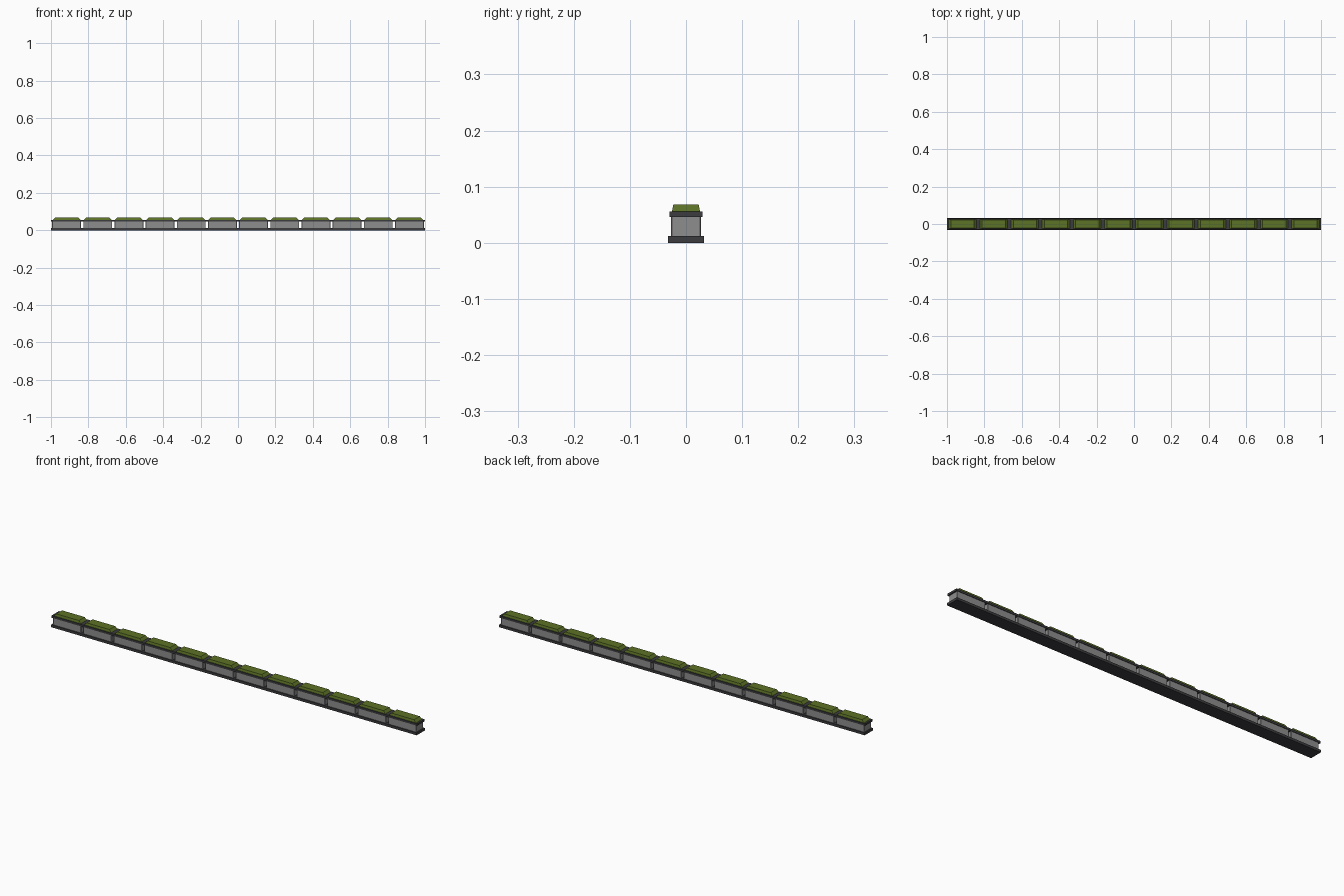
import bpy, bmesh

if "Cube" in bpy.data.objects:
    bpy.data.objects.remove(bpy.data.objects["Cube"])

N = 12
PITCH = 2 / N


def material(name, c):
    m = bpy.data.materials.new(name)
    m.diffuse_color = (*c, 1)
    m.use_nodes = True
    m.node_tree.nodes["Principled BSDF"].inputs["Base Color"].default_value = m.diffuse_color
    return m


dark = material("dark_trim", (0.045, 0.045, 0.05))
stone = material("grey_stone", (0.27, 0.27, 0.27))
green = material("hedge_green", (0.11, 0.17, 0.02))


def block(name, x, sx, sy, z0, z1, mat, inset=0.0, drop=0.0, corner=0.0):
    """Box, optionally with chamfered top rim or chamfered vertical corners."""
    def ring(hx, hy, c):
        if not c:
            return [(-hx, -hy), (hx, -hy), (hx, hy), (-hx, hy)]
        return [(-hx + c, -hy), (hx - c, -hy), (hx, -hy + c), (hx, hy - c),
                (hx - c, hy), (-hx + c, hy), (-hx, hy - c), (-hx, -hy + c)]
    levels = [(z0, 0, corner), (z1 - drop, 0, corner)]
    if drop:
        levels.append((z1, inset, corner))
    bm = bmesh.new()
    rings = [[bm.verts.new((x + px, py, z)) for px, py in ring(sx / 2 - i, sy / 2 - i, c)]
             for z, i, c in levels]
    n = len(rings[0])
    for a, b in zip(rings, rings[1:]):
        for k in range(n):
            bm.faces.new((a[k], a[(k + 1) % n], b[(k + 1) % n], b[k]))
    bm.faces.new(rings[0][::-1])
    bm.faces.new(rings[-1])
    me = bpy.data.meshes.new(name)
    bm.to_mesh(me)
    bm.free()
    ob = bpy.data.objects.new(name, me)
    bpy.context.collection.objects.link(ob)
    me.materials.append(mat)
    return ob


for i in range(N):
    x = -1 + PITCH * (i + 0.5)
    # plinth and capping rail run end to end
    block(f"plinth_{i}", x, PITCH, 0.064, 0, 0.012, dark)
    block(f"rail_{i}", x, PITCH, 0.059, 0.046, 0.056, dark)
    # planter body with a gap to its neighbour
    block(f"body_{i}", x, 0.154, 0.054, 0.012, 0.046, stone, corner=0.002)
    # clipped hedge with sloped rim
    h = block(f"hedge_{i}", x, 0.148, 0.05, 0.056, 0.068, green)
    h.data.materials[0] = green
    for v in h.data.vertices:
        if v.co.z > 0.06:
            v.co.x += 0.012 if v.co.x < x else -0.012
            v.co.y *= 0.9
